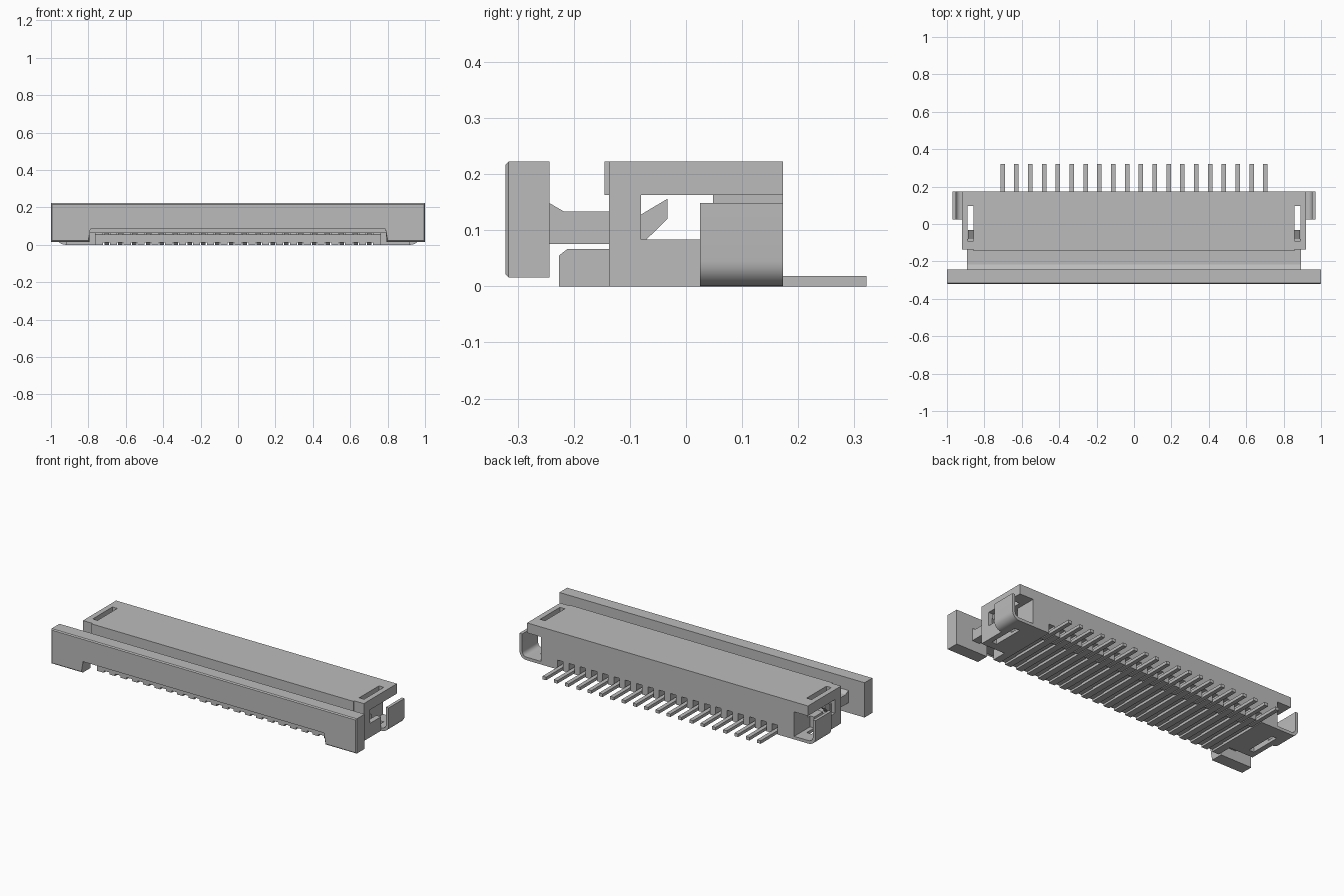
import bpy, bmesh, math

if "Cube" in bpy.data.objects:
    bpy.data.objects.remove(bpy.data.objects["Cube"], do_unlink=True)

grey = bpy.data.materials.new("plain grey")
grey.use_nodes = True
COLOUR = (0.5, 0.5, 0.5, 1)
grey.diffuse_color = COLOUR
grey.node_tree.nodes["Principled BSDF"].inputs["Base Color"].default_value = COLOUR

PIN_X = [-0.703 + i * 0.074 for i in range(20)]


def finish(name, bm):
    bmesh.ops.recalc_face_normals(bm, faces=bm.faces)
    mesh = bpy.data.meshes.new(name)
    bm.to_mesh(mesh)
    bm.free()
    mesh.materials.append(grey)
    obj = bpy.data.objects.new(name, mesh)
    bpy.context.collection.objects.link(obj)
    return obj


def add_prism(bm, points, lo, hi, axis):
    """Extrude a closed outline along x (points are y,z) or y (points are x,z)."""
    place = (lambda p, t: (t, *p)) if axis == "x" else (lambda p, t: (p[0], t, p[1]))
    a = [bm.verts.new(place(p, lo)) for p in points]
    b = [bm.verts.new(place(p, hi)) for p in points]
    bm.faces.new(a)
    bm.faces.new(b[::-1])
    for i in range(len(a)):
        j = (i + 1) % len(a)
        bm.faces.new((a[i], b[i], b[j], a[j]))


def prism(name, points, lo, hi, axis):
    bm = bmesh.new()
    add_prism(bm, points, lo, hi, axis)
    return finish(name, bm)


def boxes(name, specs):
    """Each spec is x0, x1, y0, y1, z0, z1."""
    bm = bmesh.new()
    for x0, x1, y0, y1, z0, z1 in specs:
        add_prism(bm, [(y0, z0), (y1, z0), (y1, z1), (y0, z1)], x0, x1, "x")
    return finish(name, bm)


def both_sides(x0, x1, *rest):
    return [(x0, x1, *rest), (-x1, -x0, *rest)]


def cut(target, specs):
    cutter = boxes("cutter", specs)
    cutter.hide_render = True
    mod = target.modifiers.new("cut", "BOOLEAN")
    mod.operation = "DIFFERENCE"
    mod.solver = "EXACT"
    mod.object = cutter
    bpy.ops.object.select_all(action="DESELECT")
    bpy.context.view_layer.objects.active = target
    target.select_set(True)
    bpy.ops.object.modifier_apply(modifier=mod.name)
    bpy.data.objects.remove(cutter, do_unlink=True)


SLOTS = both_sides(0.857, 0.889, -0.09, 0.095, -0.1, 0.4)

# Housing: a block hollowed out from the front and the ends
housing = boxes("housing", [(-0.92, 0.92, -0.137, 0.173, 0, 0.222)])
cut(housing, [(-1.2, 1.2, -0.08, 0.048, 0.083, 0.163)])
cut(housing, [(-0.857, 0.857, -0.3, -0.06, 0.066, 0.163)])
cut(housing, [(-0.896, 0.896, -0.3, -0.07, 0.0745, 0.135)])
cut(housing, both_sides(0.83, 1.2, 0.025, 0.4, -0.1, 0.163))
cut(housing, SLOTS)
cut(housing, [(x - 0.018, x + 0.018, -0.3, 0.08, -0.1, 0.03) for x in PIN_X])
cut(housing, [(x - 0.018, x + 0.018, 0.07, 0.4, -0.1, 0.055) for x in PIN_X])

# Raised strip along the top front edge
boxes("housing_front_lip", [(-0.857, 0.857, -0.145, -0.137, 0.163, 0.222)])

# Tongue under the cable opening, grooved for the contacts
tongue = prism("lower_tongue", [(-0.137, 0), (-0.137, 0.066), (-0.212, 0.066),
                                (-0.226, 0.055), (-0.226, 0)], -0.765, 0.765, "x")
cut(tongue, [(x - 0.018, x + 0.018, -0.4, 0, -0.1, 0.012) for x in PIN_X])
cut(tongue, [(x - 0.018, x + 0.018, -0.4, 0, 0.054, 0.2) for x in PIN_X])

# Contacts: solder tail, riser and beam in one bent profile
contact_outline = [(0.322, 0), (0.322, 0.018), (0.12, 0.018), (0.12, 0.045),
                   (0.085, 0.045), (0.085, 0.026), (-0.137, 0.026),
                   (-0.137, 0.010), (0.09, 0.010), (0.10, 0)]
bm = bmesh.new()
for x in PIN_X:
    add_prism(bm, contact_outline, x - 0.012, x + 0.012, "x")
finish("contacts", bm)
boxes("contact_tips", [(x - 0.012, x + 0.012, -0.205, -0.06, 0.05, 0.064) for x in PIN_X])

# Slider bar with a notch below and a narrow chamfer round its front
bm = bmesh.new()
add_prism(bm, [(-1, 0.016), (-0.795, 0.016), (-0.795, 0.09), (0.795, 0.09),
               (0.795, 0.016), (1, 0.016), (1, 0.222), (-1, 0.222)], -0.322, -0.243, "y")
rim = [e for e in bm.edges if all(v.co.y < -0.32 for v in e.verts)]
bmesh.ops.bevel(bm, geom=rim, offset=0.006, segments=1, affect="EDGES")
finish("slider_bar", bm)

# Slider plate that presses into the housing
prism("slider_plate", [(-0.243, 0.09), (-0.243, 0.148), (-0.217, 0.133),
                       (-0.085, 0.133), (-0.085, 0.09)], -0.846, 0.846, "x")

# Latching arms with hooked ends, and end brackets
for side, label in ((1, "left"), (-1, "right")):
    def span(a, b):
        return sorted((side * a, side * b))

    prism(label + "_slider_arm", [(-0.243, 0.075), (-0.243, 0.148), (-0.217, 0.133),
                                  (-0.08, 0.133), (-0.08, 0.075)], *span(0.846, 0.894), "x")
    prism(label + "_latch_hook", [(-0.08, 0.083), (-0.071, 0.083), (-0.033, 0.12),
                                  (-0.033, 0.156), (-0.08, 0.128)], *span(0.858, 0.888), "x")

    # Bent metal bracket: floor, rounded corner and upright
    outer, inner = 0.045, 0.027
    cx, cz = 0.97 - outer, outer
    arc = [math.radians(a) for a in range(-90, 1, 15)]
    outline = [(0.83, 0)]
    outline += [(cx + outer * math.cos(a), cz + outer * math.sin(a)) for a in arc]
    outline += [(0.97, 0.148), (cx + inner, 0.148)]
    outline += [(cx + inner * math.cos(a), cz + inner * math.sin(a)) for a in reversed(arc)]
    outline += [(0.83, outer - inner)]
    bracket = prism(label + "_solder_bracket", [(side * x, z) for x, z in outline],
                    0.025, 0.173, "y")
    cut(bracket, SLOTS)
    bpy.ops.object.shade_smooth_by_angle(angle=math.radians(30))
